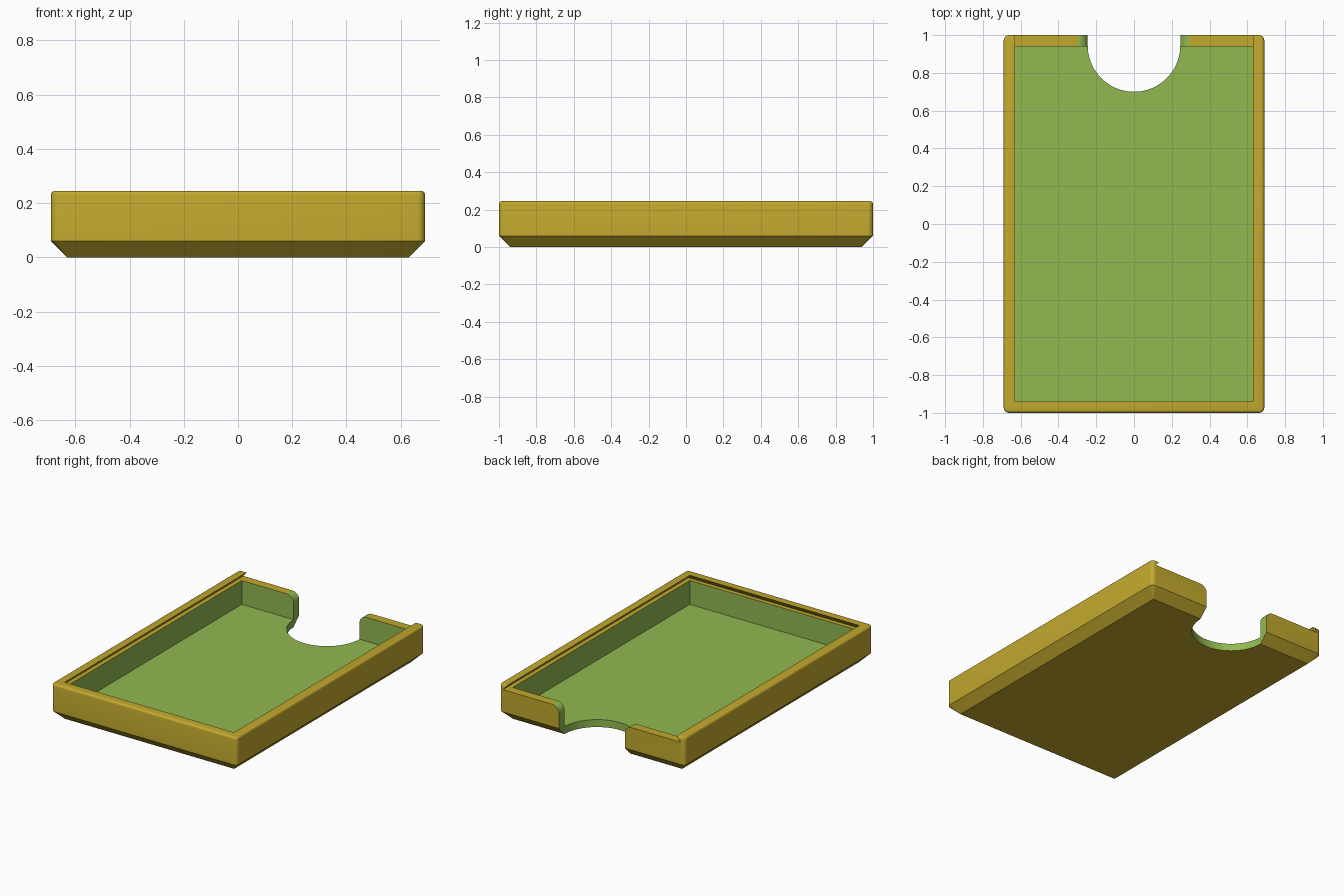
import bpy, bmesh, math

if "Cube" in bpy.data.objects:
    bpy.data.objects.remove(bpy.data.objects["Cube"])

W, L, H = 0.69, 1.0, 0.245      # half width, half length, height
WALL, FLOOR, LEDGE = 0.06, 0.05, 0.21
NOTCH_R, NOTCH_Y = 0.245, 0.945


def material(name, color):
    m = bpy.data.materials.new(name)
    m.diffuse_color = (*color, 1)
    m.use_nodes = True
    m.node_tree.nodes["Principled BSDF"].inputs["Base Color"].default_value = m.diffuse_color
    return m


MATS = [material("ochre", (0.54, 0.395, 0.027)),
        material("leaf_green", (0.285, 0.485, 0.083))]


def loft(name, rings, mat_index=0):
    """Closed solid through rings that all have the same point count."""
    bm = bmesh.new()
    loops = [[bm.verts.new(p) for p in ring] for ring in rings]
    n = len(loops[0])
    for a, b in zip(loops, loops[1:]):
        for i in range(n):
            j = (i + 1) % n
            bm.faces.new((a[i], a[j], b[j], b[i]))
    bm.faces.new(loops[0][::-1])
    bm.faces.new(loops[-1])
    bmesh.ops.recalc_face_normals(bm, faces=bm.faces)
    for f in bm.faces:
        f.material_index = mat_index
    me = bpy.data.meshes.new(name)
    bm.to_mesh(me)
    bm.free()
    for m in MATS:
        me.materials.append(m)
    ob = bpy.data.objects.new(name, me)
    bpy.context.collection.objects.link(ob)
    return ob


def rounded_rect(hx, hy, r, z, seg=6):
    pts = []
    for k, (sx, sy) in enumerate([(1, 1), (-1, 1), (-1, -1), (1, -1)]):
        for i in range(seg + 1):
            a = math.radians(90 * (k + i / seg))
            pts.append((sx * (hx - r) + r * math.cos(a),
                        sy * (hy - r) + r * math.sin(a), z))
    return pts


def rect(hx, y0, y1, z):
    return [(-hx, y0, z), (hx, y0, z), (hx, y1, z), (-hx, y1, z)]


# Outer tray: bevelled foot, rounded corners, rounded top rim
rim = 0.015
rings = [rounded_rect(W - WALL, L - WALL, 0.002, 0),
         rounded_rect(W, L, 0.028, 0.06)]
for i in range(5):
    a = math.radians(90 * i / 4)
    d = rim * (1 - math.cos(a))
    rings.append(rounded_rect(W - d, L - d, 0.028 - d, H - rim + rim * math.sin(a)))
tray = loft("tray", rings)

# Inner cavity
cavity = loft("cavity_cutter", [rect(W - WALL, -L + WALL, L - WALL, z)
                                for z in (FLOOR, 0.4)], 1)

# Dovetail channel for a sliding lid, open at the back
inset = 0.03
wide, narrow = W - WALL + inset, W - WALL
channel = loft("lid_channel_cutter", [
    rect(wide, -L + WALL - inset, 1.2, LEDGE),
    rect(narrow, -L + WALL, 1.2, H),
    rect(narrow - inset, -L + WALL + inset, 1.2, H + (H - LEDGE))], 0)

# Finger notch: half round, running straight out through the back
outline = [(NOTCH_R, 1.2), (-NOTCH_R, 1.2)]
for i in range(41):
    a = math.pi + math.pi * i / 40
    outline.append((NOTCH_R * math.cos(a), NOTCH_Y + NOTCH_R * math.sin(a)))
notch = loft("notch_cutter", [[(x, y, z) for x, y in outline] for z in (-0.2, 0.4)], 1)

# Rounded upper corners where the back wall meets the notch
r = 0.05
arc = [(NOTCH_R + r - r * math.cos(math.radians(15 * i)),
        LEDGE - r + r * math.sin(math.radians(15 * i))) for i in range(7)]
arc.append((NOTCH_R + r, 0.4))
profile = arc + [(-x, z) for x, z in reversed(arc)]
shoulder = loft("shoulder_cutter", [[(x, y, z) for x, z in profile]
                                    for y in (L - WALL - 0.02, 1.2)], 1)

# Carve the tray
bpy.context.view_layer.objects.active = tray
tray.select_set(True)
for cutter in (cavity, channel, notch, shoulder):
    mod = tray.modifiers.new(cutter.name, "BOOLEAN")
    mod.operation = "DIFFERENCE"
    mod.solver = "EXACT"
    mod.object = cutter
    bpy.ops.object.modifier_apply(modifier=mod.name)
    bpy.data.objects.remove(cutter)
bpy.ops.object.shade_smooth_by_angle(angle=math.radians(30))
